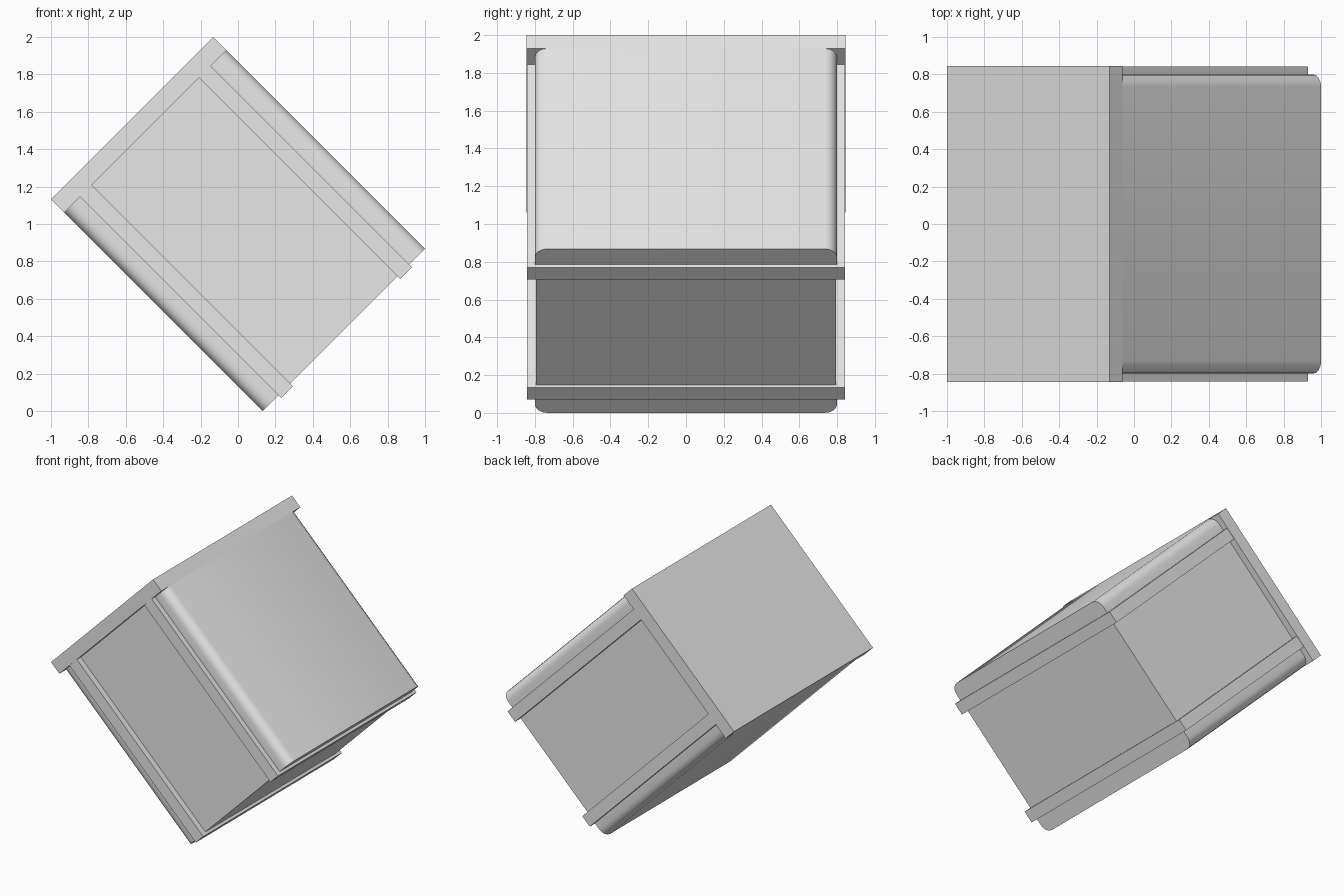
import bpy, bmesh, math
from mathutils import Matrix

cube = bpy.data.objects.get("Cube")
if cube:
    bpy.data.objects.remove(cube, do_unlink=True)

grey = bpy.data.materials.new("plain grey")
grey.use_nodes = True
grey.diffuse_color = (0.8, 0.8, 0.8, 1)
grey.node_tree.nodes["Principled BSDF"].inputs["Base Color"].default_value = (0.8, 0.8, 0.8, 1)

# The whole crate is tipped 45 degrees about the y axis
TILT = Matrix.Translation((0, 0, 1)) @ Matrix.Rotation(math.radians(45), 4, "Y")


def block(name, x0, x1, half_y, z0, z1, round_side=0):
    """Box in crate space; round_side +1/-1 rounds the long edges on that z side."""
    bm = bmesh.new()
    bmesh.ops.create_cube(bm, size=1)
    for v in bm.verts:
        v.co = (x0 if v.co.x < 0 else x1, math.copysign(half_y, v.co.y), z0 if v.co.z < 0 else z1)
    if round_side:
        mid = (z0 + z1) / 2
        edges = [e for e in bm.edges
                 if abs(e.verts[0].co.x - e.verts[1].co.x) > 0.5
                 and (e.verts[0].co.z - mid) * round_side > 0]
        bmesh.ops.bevel(bm, geom=edges, offset=0.065, segments=4, profile=0.5, affect="EDGES")
    mesh = bpy.data.meshes.new(name)
    bm.to_mesh(mesh)
    bm.free()
    mesh.materials.append(grey)
    obj = bpy.data.objects.new(name, mesh)
    bpy.context.collection.objects.link(obj)
    obj.matrix_world = TILT
    if round_side:
        bpy.ops.object.select_all(action="DESELECT")
        obj.select_set(True)
        bpy.context.view_layer.objects.active = obj
        bpy.ops.object.shade_smooth_by_angle(angle=math.radians(35))


# Closing plate and inner core
block("end_plate", -0.80, -0.70, 0.845, -0.614, 0.614)
block("core", -0.70, 0.80, 0.795, -0.41, 0.41)

# Broad slabs and rounded outer shells on both sides
block("upper_slab", -0.70, 0.82, 0.842, 0.405, 0.495)
block("lower_slab", -0.70, 0.82, 0.842, -0.495, -0.405)
block("upper_shell", -0.70, 0.80, 0.80, 0.495, 0.614, 1)
block("lower_shell", -0.70, 0.80, 0.80, -0.614, -0.495, -1)
